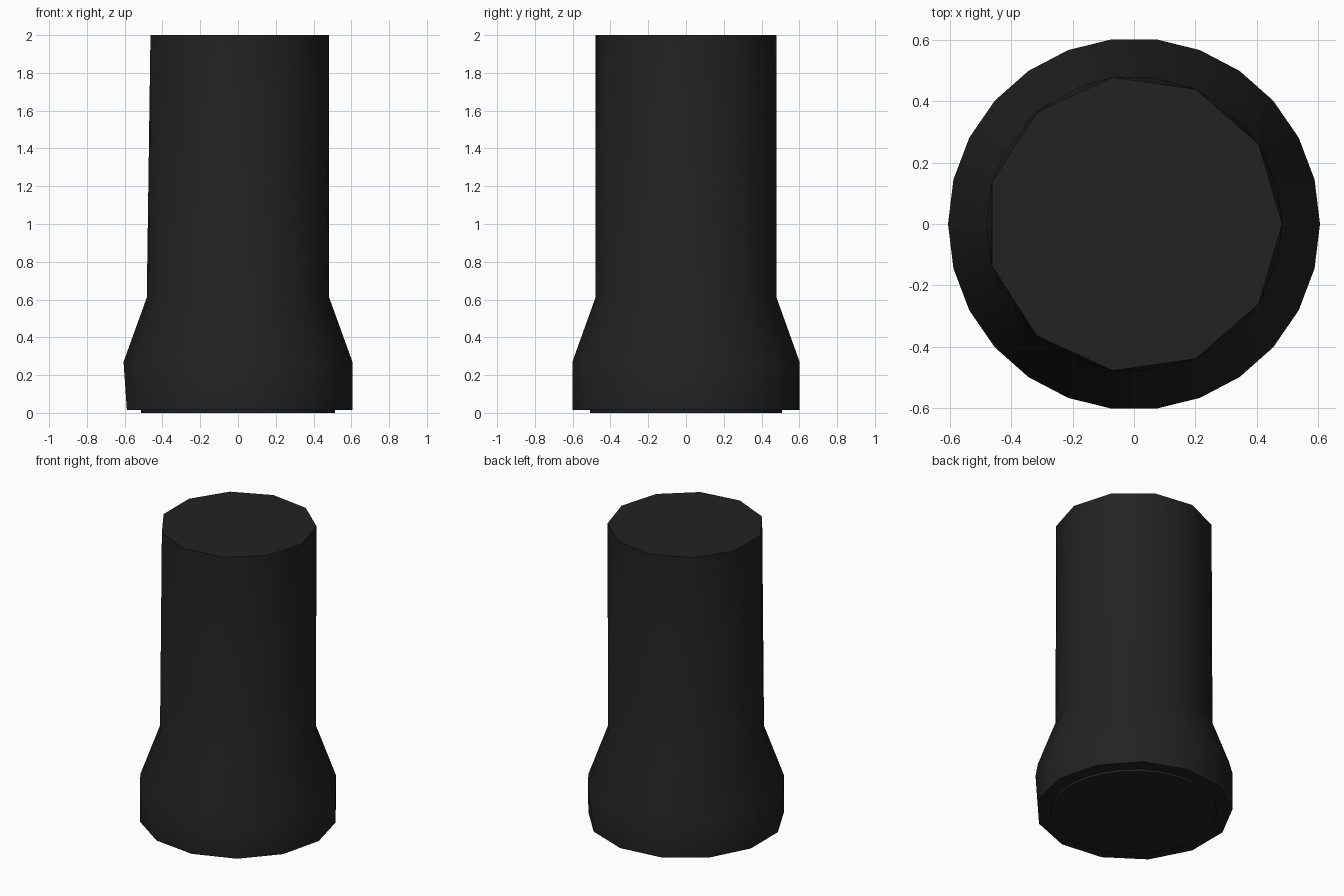
import bpy
import bmesh
import math

cube = bpy.data.objects.get("Cube")
if cube:
    bpy.data.objects.remove(cube, do_unlink=True)

# Single matte black
black = bpy.data.materials.new("matte_black")
black.use_nodes = True
colour = (0.016, 0.016, 0.016, 1)
black.diffuse_color = colour
bsdf = black.node_tree.nodes["Principled BSDF"]
bsdf.inputs["Base Color"].default_value = colour
bsdf.inputs["Roughness"].default_value = 0.8


def ring(bm, count, radius, z):
    step = math.tau / count
    return [bm.verts.new((radius * math.cos(i * step), radius * math.sin(i * step), z))
            for i in range(count)]


def stitch(bm, low, high):
    """Join two rings of any side counts with triangles or quads."""
    a, b = len(low), len(high)
    if a == b:
        for i in range(a):
            j = (i + 1) % a
            bm.faces.new((low[i], low[j], high[j], high[i]))
        return
    i = j = 0
    while i < a or j < b:
        if j == b or (i < a and (i + 0.5) / a <= (j + 0.5) / b):
            bm.faces.new((low[i % a], low[(i + 1) % a], high[j % b]))
            i += 1
        else:
            bm.faces.new((low[i % a], high[(j + 1) % b], high[j % b]))
            j += 1


def turned_part(name, profile):
    """Closed solid from (sides, radius, height) rings, bottom to top."""
    bm = bmesh.new()
    rings = [ring(bm, *row) for row in profile]
    for low, high in zip(rings, rings[1:]):
        stitch(bm, low, high)
    bm.faces.new(rings[0][::-1])
    bm.faces.new(rings[-1])
    bmesh.ops.recalc_face_normals(bm, faces=bm.faces)
    mesh = bpy.data.meshes.new(name)
    bm.to_mesh(mesh)
    bm.free()
    mesh.materials.append(black)
    obj = bpy.data.objects.new(name, mesh)
    bpy.context.collection.objects.link(obj)
    bpy.ops.object.select_all(action="DESELECT")
    obj.select_set(True)
    bpy.context.view_layer.objects.active = obj
    bpy.ops.object.shade_smooth_by_angle(angle=math.radians(30))
    return obj


# Flared head tapering into the straight handle
turned_part("body", [(13, 0.606, 0.015), (26, 0.606, 0.27),
                     (26, 0.483, 0.61), (11, 0.483, 2.0)])

# Thin round plate under the head
turned_part("bottom_plate", [(26, 0.513, 0), (26, 0.513, 0.02)])
